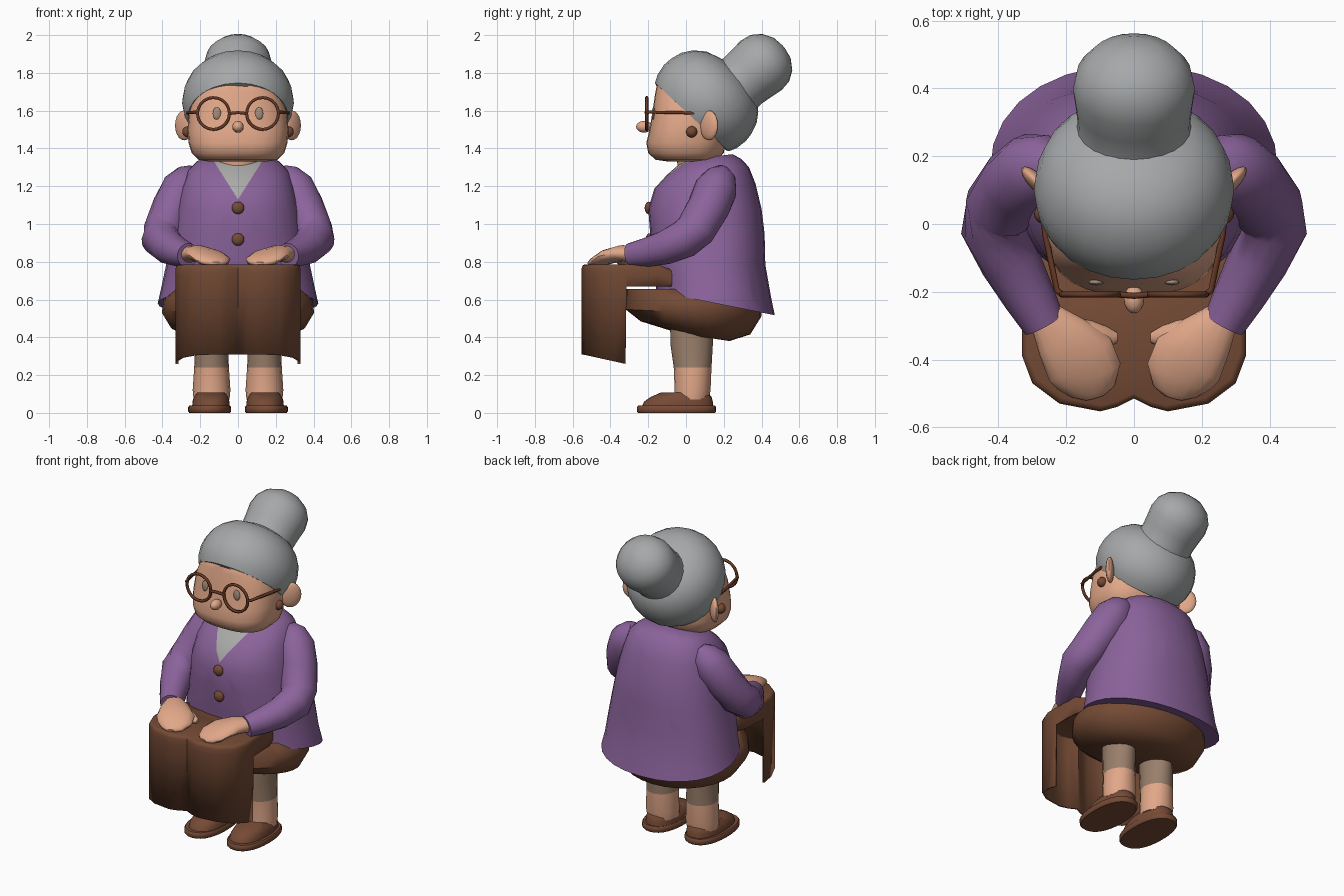
import bpy, bmesh, math
from mathutils import Vector, Matrix

cube = bpy.data.objects.get("Cube")
if cube:
    bpy.data.objects.remove(cube, do_unlink=True)


def material(name, rgb):
    m = bpy.data.materials.new(name)
    m.use_nodes = True
    col = (*rgb, 1)
    m.diffuse_color = col
    m.node_tree.nodes["Principled BSDF"].inputs["Base Color"].default_value = col
    return m


SKIN = material("skin", (0.76, 0.39, 0.25))
HAIR = material("grey hair", (0.38, 0.39, 0.395))
SHIRT = material("light grey shirt", (0.40, 0.40, 0.39))
WOOL = material("purple wool", (0.26, 0.125, 0.33))
CLOTH = material("brown cloth", (0.175, 0.069, 0.035))
LEATHER = material("brown leather", (0.18, 0.068, 0.036))
FRAME = material("dark brown frame", (0.13, 0.04, 0.018))
STOCKING = material("taupe stocking", (0.32, 0.21, 0.145))
EYE = material("grey eye", (0.38, 0.27, 0.21))
parts = []


def finish(name, bm, mats, rule=None):
    bmesh.ops.recalc_face_normals(bm, faces=bm.faces)
    if rule:
        for f in bm.faces:
            f.material_index = rule(f.calc_center_median())
    me = bpy.data.meshes.new(name)
    bm.to_mesh(me)
    bm.free()
    for m in mats:
        me.materials.append(m)
    ob = bpy.data.objects.new(name, me)
    bpy.context.collection.objects.link(ob)
    parts.append(ob)
    return ob


def bridge(rings, close_end=True):
    """Skin over a list of point rings, capped at the start and maybe the end."""
    bm = bmesh.new()
    loops = [[bm.verts.new(p) for p in r] for r in rings]
    n = len(loops[0])
    for a, b in zip(loops, loops[1:]):
        for i in range(n):
            j = (i + 1) % n
            bm.faces.new((a[i], a[j], b[j], b[i]))
    bm.faces.new(loops[0])
    if close_end:
        bm.faces.new(loops[-1])
    return bm


def oval(n, power):
    for i in range(n):
        a = 2 * math.pi * i / n
        c, s = math.cos(a), math.sin(a)
        yield (math.copysign(abs(c) ** (2 / power), c),
               math.copysign(abs(s) ** (2 / power), s))


def stack(sections, x=0, n=28, power=2):
    """Horizontal rings: (centre y, z, radius x, radius y, slope along y)."""
    return bridge([[Vector((x + rx * c, cy + ry * s, z + slope * ry * s))
                    for c, s in oval(n, power)]
                   for cy, z, rx, ry, slope in sections])


def sweep(path, n=16):
    """Rings across a path: (position, half width, half thickness)."""
    pts = [Vector(p) for p, _, _ in path]
    rings = []
    for i, (_, w, h) in enumerate(path):
        t = (pts[min(i + 1, len(pts) - 1)] - pts[max(i - 1, 0)]).normalized()
        side = t.cross(Vector((0, 0, 1))).normalized()
        up = side.cross(t)
        rings.append([pts[i] + side * w * c + up * h * s for c, s in oval(n, 2)])
    return bridge(rings)


def lathe(base, axis, profile, wide=1):
    axis = Vector(axis).normalized()
    return sweep([(Vector(base) + axis * t, r * wide, r) for r, t in profile], 24)


def ball(name, mat, loc, size, turn=0):
    bm = bmesh.new()
    bmesh.ops.create_uvsphere(bm, u_segments=16, v_segments=10, radius=1)
    spin = Matrix.Rotation(turn, 3, "Z")
    for v in bm.verts:
        v.co = Vector(loc) + spin @ (Vector(size) * v.co)
    return finish(name, bm, [mat])


def wire(name, mat, points, radius, closed=False):
    cu = bpy.data.curves.new(name, "CURVE")
    cu.dimensions = "3D"
    cu.bevel_depth, cu.bevel_resolution = radius, 1
    sp = cu.splines.new("POLY")
    sp.points.add(len(points) - 1)
    for q, p in zip(sp.points, points):
        q.co = (*p, 1)
    sp.use_cyclic_u = closed
    cu.materials.append(mat)
    ob = bpy.data.objects.new(name, cu)
    bpy.context.collection.objects.link(ob)


# Head, neck and nose
finish("head", stack([
    (0.0, 1.33, 0.15, 0.09, 0), (0.0, 1.34, 0.21, 0.16, 0),
    (0.0, 1.375, 0.245, 0.20, 0), (0.0, 1.43, 0.262, 0.21, 0),
    (0.01, 1.5, 0.268, 0.203, 0), (0.02, 1.6, 0.258, 0.197, 0),
    (0.03, 1.7, 0.225, 0.192, 0), (0.035, 1.75, 0.19, 0.185, 0),
    (0.05, 1.79, 0.13, 0.13, 0)], power=2.6), [SKIN])
finish("neck", stack([(0.08, 1.26, 0.12, 0.12, 0), (0.07, 1.36, 0.12, 0.12, 0)]), [SKIN])
ball("nose", SKIN, (0, -0.222, 1.515), (0.03, 0.042, 0.031))

# Hair cap and bun
finish("hair_cap", lathe((0, 0.107, 1.648), (0, 0.68, 0.733), [
    (0.22, -0.09), (0.25, -0.118), (0.266, -0.112), (0.286, -0.07), (0.296, -0.01),
    (0.291, 0.04), (0.272, 0.1), (0.237, 0.15), (0.18, 0.195), (0.1, 0.22),
    (0.01, 0.23)]), [HAIR])
finish("hair_bun", lathe((0, 0.39, 1.833), (0, 0.77, 0.64), [
    (0.172, -0.25), (0.165, -0.18), (0.157, -0.12), (0.162, -0.06), (0.17, 0.01),
    (0.16, 0.07), (0.126, 0.12), (0.07, 0.155), (0.01, 0.165)], 1.06), [HAIR])

# Cardigan, fuller at the back, with the shirt showing in a V neck
bm = stack([
    (0.155, 0.58, 0.425, 0.315, -0.2), (0.145, 0.66, 0.407, 0.305, -0.15),
    (0.12, 0.8, 0.375, 0.30, -0.05), (0.113, 0.95, 0.345, 0.303, 0),
    (0.1, 1.08, 0.325, 0.30, 0), (0.1, 1.2, 0.295, 0.268, 0.05),
    (0.115, 1.28, 0.265, 0.218, 0.1), (0.125, 1.33, 0.215, 0.165, 0.1),
    (0.125, 1.355, 0.14, 0.12, 0.12)], power=2.2)
for v in bm.verts:
    if v.co.z > 0.75:
        v.co.x *= 1 + 0.3 * max(v.co.y - 0.1, 0)
for s in (-1, 1):
    bmesh.ops.bisect_plane(bm, geom=bm.verts[:] + bm.edges[:] + bm.faces[:],
                           plane_co=(0, 0, 1.13), plane_no=(s * 0.19, 0, -0.12))
finish("cardigan", bm, [WOOL, SHIRT],
       lambda c: int(c.y < 0.1 and abs(c.x) * 0.19 < (c.z - 1.13) * 0.12))
for tag, z, y in (("upper", 1.085, -0.197), ("lower", 0.918, -0.192)):
    ball(tag + "_button", LEATHER, (0, y, z), (0.033, 0.022, 0.033))

# Skirt seat
finish("skirt_seat", stack([
    (0.1, 0.40, 0.22, 0.13, -0.15), (0.05, 0.45, 0.355, 0.29, -0.12),
    (0.04, 0.53, 0.403, 0.36, -0.05), (0.04, 0.6, 0.395, 0.36, -0.03),
    (0.02, 0.655, 0.335, 0.34, 0)]), [CLOTH])

# Skirt cloth over the lap, hanging down in front of the knees
half = [(0.33, -0.32), (0.33, -0.39), (0.30, -0.47), (0.22, -0.53),
        (0.1, -0.553), (0.05, -0.54)]
back = [(0.29, -0.05), (0.325, -0.15), (0.33, -0.315)]
right_side = back + half
outline = right_side + [(0, -0.515)] + [(-x, y) for x, y in reversed(right_side)]


def hem(x, y):
    if y > -0.318:
        return Vector((x, y, 0.67))
    drop = 0 if abs(x) < 0.12 else 0.22 * (y + 0.55)
    return Vector((x, y, 0.31 - drop))


dip = [0.035 if y > -0.1 else 0 for _, y in outline]
rings = [[(x * k, (y + 0.2) * k - 0.2, z - d) for (x, y), d in zip(outline, dip)]
         for k, z in ((0.95, 0.786), (0.985, 0.78), (1, 0.765), (1, 0.73))]
drape = finish("skirt_drape", bridge(rings + [[hem(x, y) for x, y in outline]], False),
               [CLOTH])
solid = drape.modifiers.new("thickness", "SOLIDIFY")
solid.thickness = 0.014
solid.offset = -1

# Paired parts
for tag, s in (("left", 1), ("right", -1)):
    finish(tag + "_sleeve", sweep([((s * x, y, z), r, r) for x, y, z, r in [
        (0.225, 0.19, 1.29, 0.035), (0.25, 0.185, 1.255, 0.08),
        (0.292, 0.16, 1.19, 0.112), (0.342, 0.12, 1.09, 0.112),
        (0.395, 0.05, 0.97, 0.106), (0.41, -0.01, 0.92, 0.102),
        (0.365, -0.11, 0.875, 0.09), (0.312, -0.21, 0.85, 0.077),
        (0.265, -0.295, 0.835, 0.064)]]), [WOOL])
    finish(tag + "_hand", sweep([((s * x, y, z), w, h) for x, y, z, w, h in [
        (0.265, -0.27, 0.84, 0.05, 0.045), (0.212, -0.335, 0.845, 0.085, 0.043),
        (0.16, -0.40, 0.83, 0.11, 0.038), (0.132, -0.45, 0.81, 0.1, 0.033),
        (0.12, -0.495, 0.795, 0.065, 0.022), (0.115, -0.512, 0.79, 0.03, 0.01)]]), [SKIN])
    finish(tag + "_thumb", sweep([((s * x, y, z), w, h) for x, y, z, w, h in [
        (0.2, -0.315, 0.84, 0.045, 0.035), (0.13, -0.33, 0.82, 0.045, 0.034),
        (0.085, -0.335, 0.805, 0.035, 0.028), (0.05, -0.335, 0.8, 0.015, 0.012)]]), [SKIN])

    finish(tag + "_leg", stack([
        (0.03, 0.07, 0.095, 0.092, 0), (0.035, 0.12, 0.1, 0.095, 0),
        (0.035, 0.24, 0.092, 0.1, 0), (0.03, 0.36, 0.086, 0.112, 0),
        (0.03, 0.5, 0.086, 0.115, 0)], x=s * 0.14, n=16),
        [SKIN, STOCKING], lambda c: int(c.z > 0.24))
    finish(tag + "_shoe_sole", stack([
        (-0.05, 0.0, 0.108, 0.203, 0), (-0.05, 0.008, 0.114, 0.21, 0),
        (-0.05, 0.03, 0.114, 0.21, 0), (-0.05, 0.038, 0.108, 0.203, 0)],
        x=s * 0.15, power=2.3), [LEATHER])
    finish(tag + "_shoe_upper", stack([
        (-0.045, 0.03, 0.1, 0.19, 0), (-0.04, 0.06, 0.098, 0.182, 0),
        (-0.025, 0.085, 0.09, 0.16, 0), (-0.01, 0.107, 0.072, 0.125, 0)],
        x=s * 0.143, power=2.3), [LEATHER])

    ball(tag + "_ear", SKIN, (s * 0.285, 0.122, 1.522), (0.064, 0.024, 0.079),
         s * math.pi / 4)
    ball(tag + "_earring", LEATHER, (s * 0.265, 0.03, 1.488), (0.03, 0.03, 0.03))
    ball(tag + "_eye", EYE, (s * 0.112, -0.172, 1.585), (0.022, 0.009, 0.033))

    # Spectacles
    circle = [(s * 0.13 + 0.084 * math.cos(a), -0.208, 1.585 + 0.084 * math.sin(a))
              for a in (math.tau * k / 28 for k in range(28))]
    wire(tag + "_spectacle_rim", FRAME, circle, 0.009, True)
    wire(tag + "_spectacle_temple", FRAME, [
        (s * 0.212, -0.208, 1.59), (s * 0.228, -0.195, 1.592),
        (s * 0.262, -0.03, 1.59), (s * 0.27, 0.06, 1.585)], 0.009)
wire("spectacle_bridge", FRAME, [(-0.047, -0.208, 1.585), (0, -0.212, 1.59),
                                 (0.047, -0.208, 1.585)], 0.009)

# Smooth shading with sharp edges kept
bpy.ops.object.select_all(action="DESELECT")
for ob in parts:
    ob.select_set(True)
bpy.context.view_layer.objects.active = parts[0]
bpy.ops.object.shade_smooth_by_angle(angle=math.radians(45))
